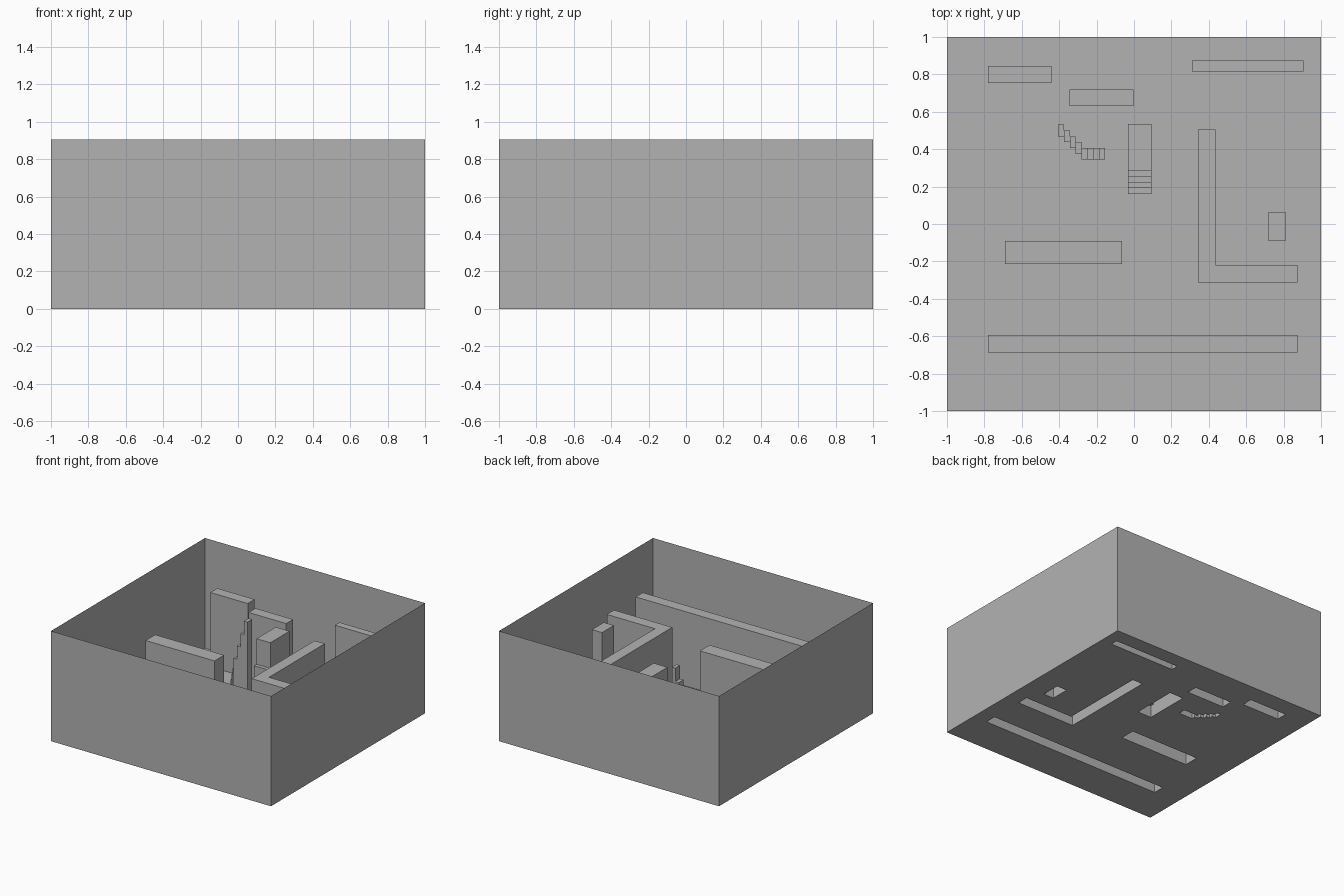
import bpy, bmesh, math

if "Cube" in bpy.data.objects:
    bpy.data.objects.remove(bpy.data.objects["Cube"])

grey = bpy.data.materials.new("plain grey")
grey.diffuse_color = (0.45, 0.45, 0.45, 1)
grey.use_nodes = True
grey.node_tree.nodes["Principled BSDF"].inputs["Base Color"].default_value = grey.diffuse_color

WALL_TOP = 0.905
H = 0.61  # common height of the inner blocks


def finish(name, bm):
    bmesh.ops.remove_doubles(bm, verts=bm.verts, dist=1e-5)
    bmesh.ops.dissolve_limit(bm, angle_limit=math.radians(1), verts=bm.verts, edges=bm.edges)
    me = bpy.data.meshes.new(name)
    bm.to_mesh(me)
    bm.free()
    me.materials.append(grey)
    bpy.context.collection.objects.link(bpy.data.objects.new(name, me))


def quad(bm, *pts):
    bm.faces.new([bm.verts.new(p) for p in pts])


def height_at(rects, x, y):
    """Height of the rectangle (x0, x1, y0, y1, h) covering a point, or None."""
    return next((h for x0, x1, y0, y1, h in rects if x0 < x < x1 and y0 < y < y1), None)


def cells(rects):
    xs = sorted({v for r in rects for v in r[:2]})
    ys = sorted({v for r in rects for v in r[2:4]})
    for a, b in zip(xs, xs[1:]):
        for c, d in zip(ys, ys[1:]):
            yield a, b, c, d


def raised(name, rects):
    """Hollow block, open underneath: treads on top, risers where heights change."""
    bm = bmesh.new()
    for a, b, c, d in cells(rects):
        mx, my, e = (a + b) / 2, (c + d) / 2, 0.0005
        h = height_at(rects, mx, my)
        if h is None:
            continue
        quad(bm, (a, c, h), (b, c, h), (b, d, h), (a, d, h))
        for p, q, nx, ny in (((a, c), (b, c), mx, c - e), ((b, c), (b, d), b + e, my),
                             ((b, d), (a, d), mx, d + e), ((a, d), (a, c), a - e, my)):
            low = height_at(rects, nx, ny) or 0
            if low < h:
                quad(bm, (*p, low), (*q, low), (*q, h), (*p, h))
    finish(name, bm)


# Winding stair: four diagonal steps, then a straight flight of four
S = 0.03125
winding = [(-0.406 + i * S, -0.406 + (i + 1) * S, 0.469 - i * S, 0.531 - i * S, 0.06 + i * 0.065)
           for i in range(4)]
winding += [(-0.281 + i * S, -0.281 + (i + 1) * S, 0.345, 0.406, 0.36 + i * 0.11)
            for i in range(4)]

# Platform with four steps in front
platform = [(-0.031, 0.094, 0.16 + i * S, 0.16 + (i + 1) * S, 0.1 * (i + 1)) for i in range(4)]
platform.append((-0.031, 0.094, 0.285, 0.535, H))

parts = {
    "back_left_block": [(-0.78, -0.44, 0.755, 0.845, H)],
    "back_middle_block": [(-0.345, -0.003, 0.63, 0.72, H)],
    "back_right_block": [(0.31, 0.905, 0.815, 0.875, H)],
    "centre_left_block": [(-0.69, -0.063, -0.215, -0.09, H)],
    "front_long_block": [(-0.78, 0.873, -0.687, -0.594, H)],
    "corner_block": [(0.343, 0.435, -0.312, 0.505, H), (0.435, 0.873, -0.312, -0.218, H)],
    "small_pillar": [(0.718, 0.81, -0.09, 0.065, H)],
    "winding_stair": winding,
    "stepped_platform": platform,
}
for name, rects in parts.items():
    raised(name, rects)

# Floor sheet, left open beneath every block
footprints = [r for rects in parts.values() for r in rects]
bm = bmesh.new()
for a, b, c, d in cells(footprints + [(-1, 1, -1, 1, 0)]):
    if height_at(footprints, (a + b) / 2, (c + d) / 2) is None:
        quad(bm, (a, c, 0), (b, c, 0), (b, d, 0), (a, d, 0))
finish("floor", bm)

# Thin outer walls, open at the top
bm = bmesh.new()
ring = [(-1, -1), (1, -1), (1, 1), (-1, 1)]
for p, q in zip(ring, ring[1:] + ring[:1]):
    quad(bm, (*p, 0), (*q, 0), (*q, WALL_TOP), (*p, WALL_TOP))
finish("outer_walls", bm)
